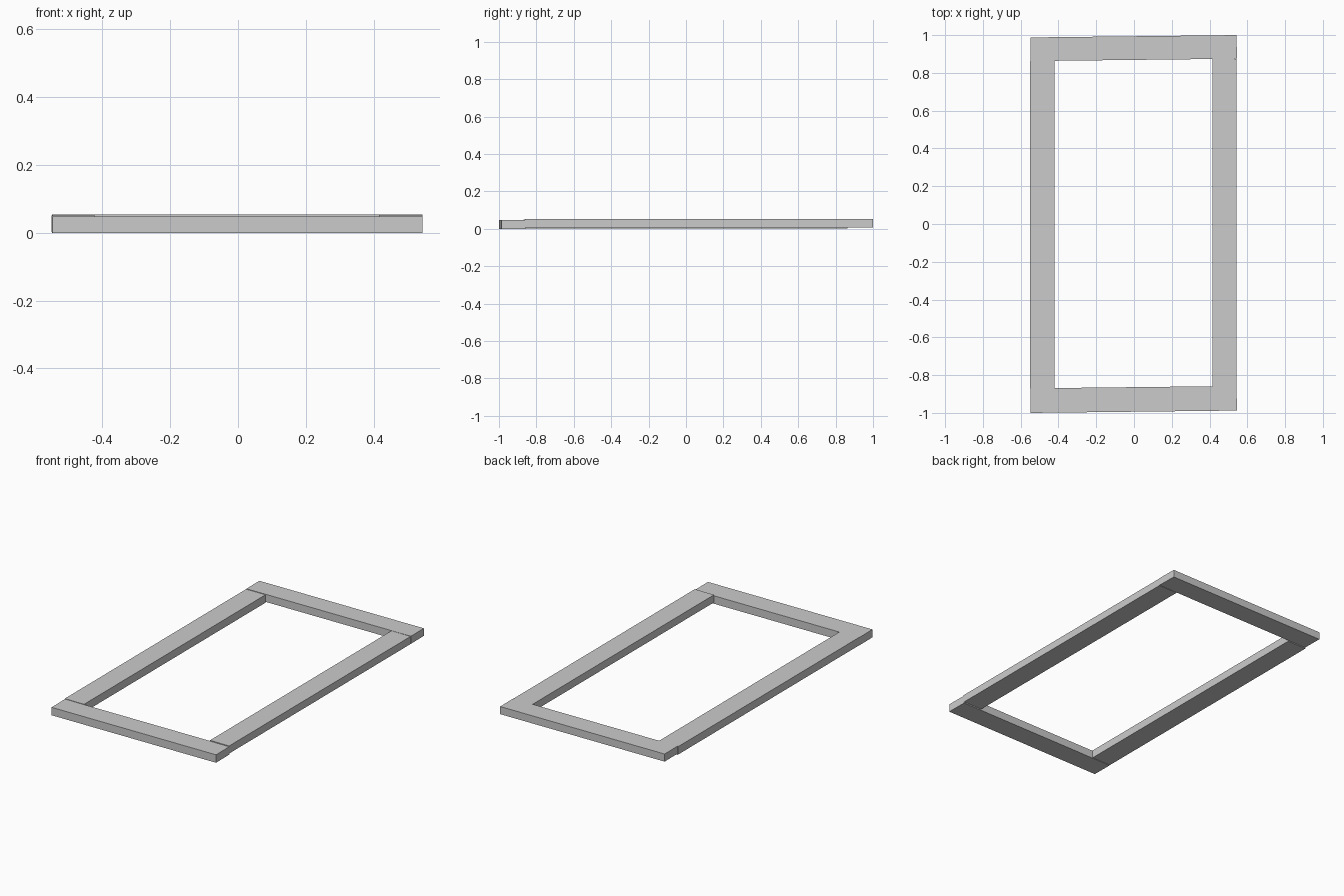
import bpy
import math

if "Cube" in bpy.data.objects:
    bpy.data.objects.remove(bpy.data.objects["Cube"])


def bar(name, centre, size, turn=0.0):
    """Add one flat plank, turned by a few tenths of a degree about z."""
    bpy.ops.mesh.primitive_cube_add(size=1, location=centre,
                                    rotation=(0, 0, math.radians(turn)))
    obj = bpy.context.object
    obj.name = name
    obj.scale = size
    bpy.ops.object.transform_apply(location=False, rotation=True, scale=True)
    return obj


# Short end rails, slightly skewed
bar("front_rail", (-0.002, -0.9288, 0.0240), (1.092, 0.130, 0.048), 0.65)
bar("back_rail", (-0.002, 0.9313, 0.0308), (1.092, 0.125, 0.046), 0.65)

# Long side rails butting against the end rails
bar("left_rail", (-0.4855, -0.003, 0.0265), (0.129, 1.734, 0.048))
bar("right_rail", (0.4795, 0.006, 0.0300), (0.128, 1.734, 0.046))
